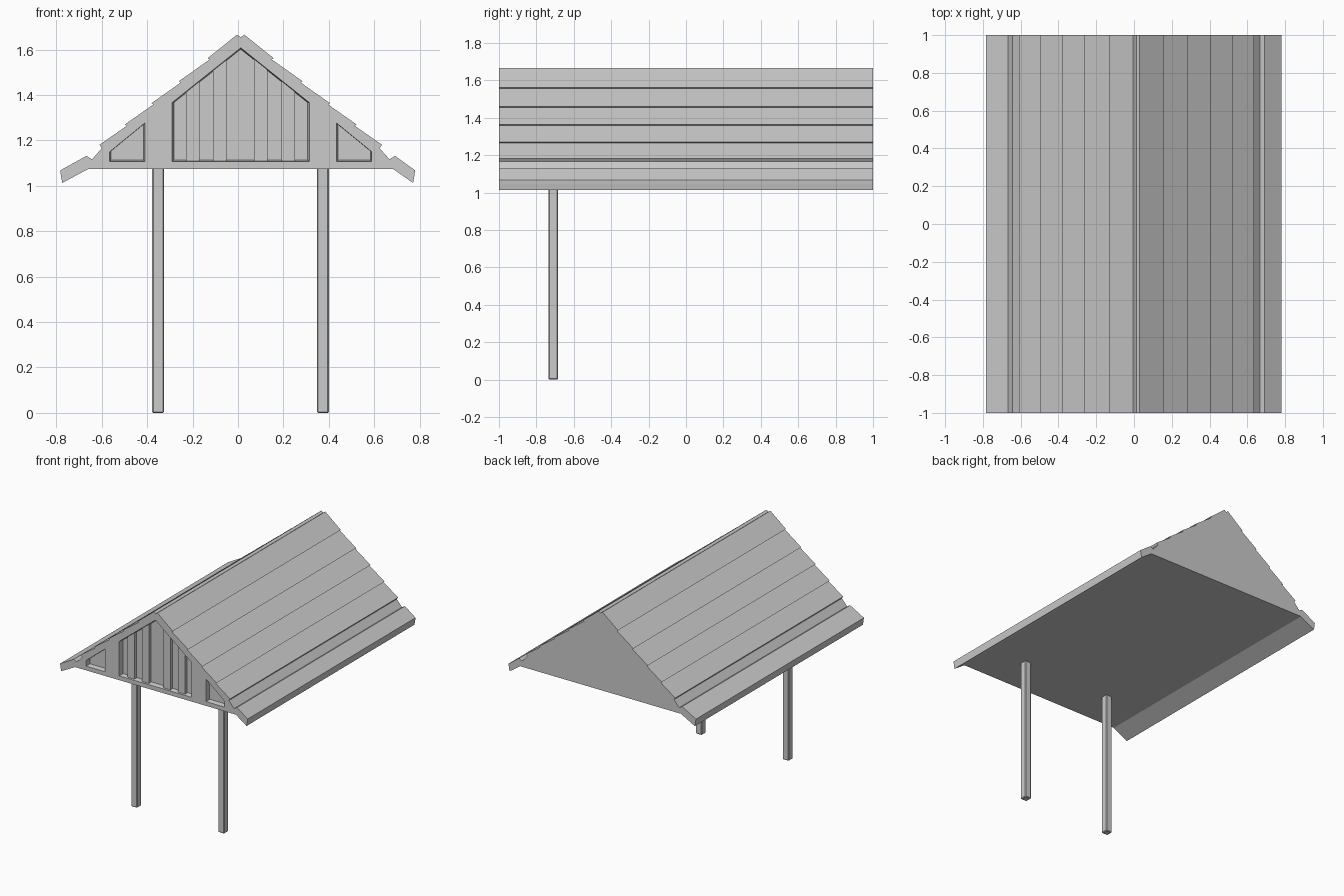
import bpy, bmesh

if "Cube" in bpy.data.objects:
    bpy.data.objects.remove(bpy.data.objects["Cube"])

CX = 0.012      # symmetry axis of the gable
FRONT = -1.0


def loft(name, sections):
    """Closed solid through matching xz outlines given as (y, outline)."""
    bm = bmesh.new()
    rings = [[bm.verts.new((x, y, z)) for x, z in pts] for y, pts in sections]
    n = len(rings[0])
    for a, b in zip(rings, rings[1:]):
        for i in range(n):
            j = (i + 1) % n
            bm.faces.new((a[i], a[j], b[j], b[i]))
    bm.faces.new(rings[0])
    bm.faces.new(rings[-1])
    bmesh.ops.recalc_face_normals(bm, faces=bm.faces)
    me = bpy.data.meshes.new(name)
    bm.to_mesh(me)
    bm.free()
    ob = bpy.data.objects.new(name, me)
    bpy.context.collection.objects.link(ob)
    return ob


def mirrored(pts):
    return [(2 * CX - x, z) for x, z in reversed(pts)]


def scaled(pts, s):
    cx = (min(p[0] for p in pts) + max(p[0] for p in pts)) / 2
    cz = (min(p[1] for p in pts) + max(p[1] for p in pts)) / 2
    return [(cx + (x - cx) * s, cz + (z - cz) * s) for x, z in pts]


# Roof: overlapping shingle steps down to a flared eave, flat underside
def half_roof(steps, eave):
    top, low = (0.016, 1.666), (0.622, 1.181)
    slope = (low[1] - top[1]) / (low[0] - top[0])
    pts = [top]
    for s in steps:
        z = top[1] + slope * (s - top[0])
        pts += [(s, z), (s - 0.008, z - 0.006)]
    pts += [low, (0.612, 1.166), (0.655, 1.117), (0.68, 1.132),
            (eave, 1.068), (eave - 0.003, 1.045), (eave - 0.009, 1.013), (0.67, 1.075)]
    return [(CX + x, z) for x, z in pts]


right = half_roof([0.145, 0.273, 0.393, 0.51], 0.768)
left = mirrored(half_roof([0.145, 0.273, 0.393, 0.51], 0.795))
roof = loft("gable_roof", [(FRONT, [(CX, 1.655)] + right + left), (1.0, [(CX, 1.655)] + right + left)])

# Recessed gable panels with sloping rims
DEPTH = 0.035
side = [(-0.565, 1.107), (-0.41, 1.107), (-0.41, 1.277), (-0.565, 1.15)]
centre = [(-0.29, 1.107), (0.314, 1.107), (0.314, 1.367), (CX, 1.608), (-0.29, 1.367)]
for i, (pts, s) in enumerate(((side, 0.93), (mirrored(side), 0.93), (centre, 0.975))):
    cut = loft(f"panel_cutter_{i}", [(FRONT - DEPTH, scaled(pts, 2 - s)),
                                     (FRONT, pts), (FRONT + DEPTH, scaled(pts, s))])
    cut.hide_render = True
    mod = roof.modifiers.new("panel", 'BOOLEAN')
    mod.operation = 'DIFFERENCE'
    mod.solver = 'EXACT'
    mod.object = cut
bpy.context.view_layer.objects.active = roof
for mod in list(roof.modifiers):
    bpy.ops.object.modifier_apply(modifier=mod.name)
for ob in [o for o in bpy.data.objects if "cutter" in o.name]:
    bpy.data.objects.remove(ob)

# Raised boards inside the central panel
def panel_top(x):
    return 1.605 - 0.80 * abs(x - CX)

for i, x in enumerate((-0.23, -0.11, 0.07, 0.192)):
    b = x + 0.06
    outline = [(x, 1.107), (b, 1.107), (b, panel_top(b)), (x, panel_top(x))]
    loft(f"gable_board_{i}", [(FRONT + 0.012, outline), (FRONT + DEPTH + 0.01, outline)])

# Two front posts with softened edges
for label, x in (("left", -0.352), ("right", 0.374)):
    h = 0.026
    post = loft(f"{label}_post", [(-0.736, [(x - h, 0), (x + h, 0), (x + h, 1.09), (x - h, 1.09)]),
                                  (-0.684, [(x - h, 0), (x + h, 0), (x + h, 1.09), (x - h, 1.09)])])
    bev = post.modifiers.new("soft_edges", 'BEVEL')
    bev.width = 0.005
    bev.segments = 1
